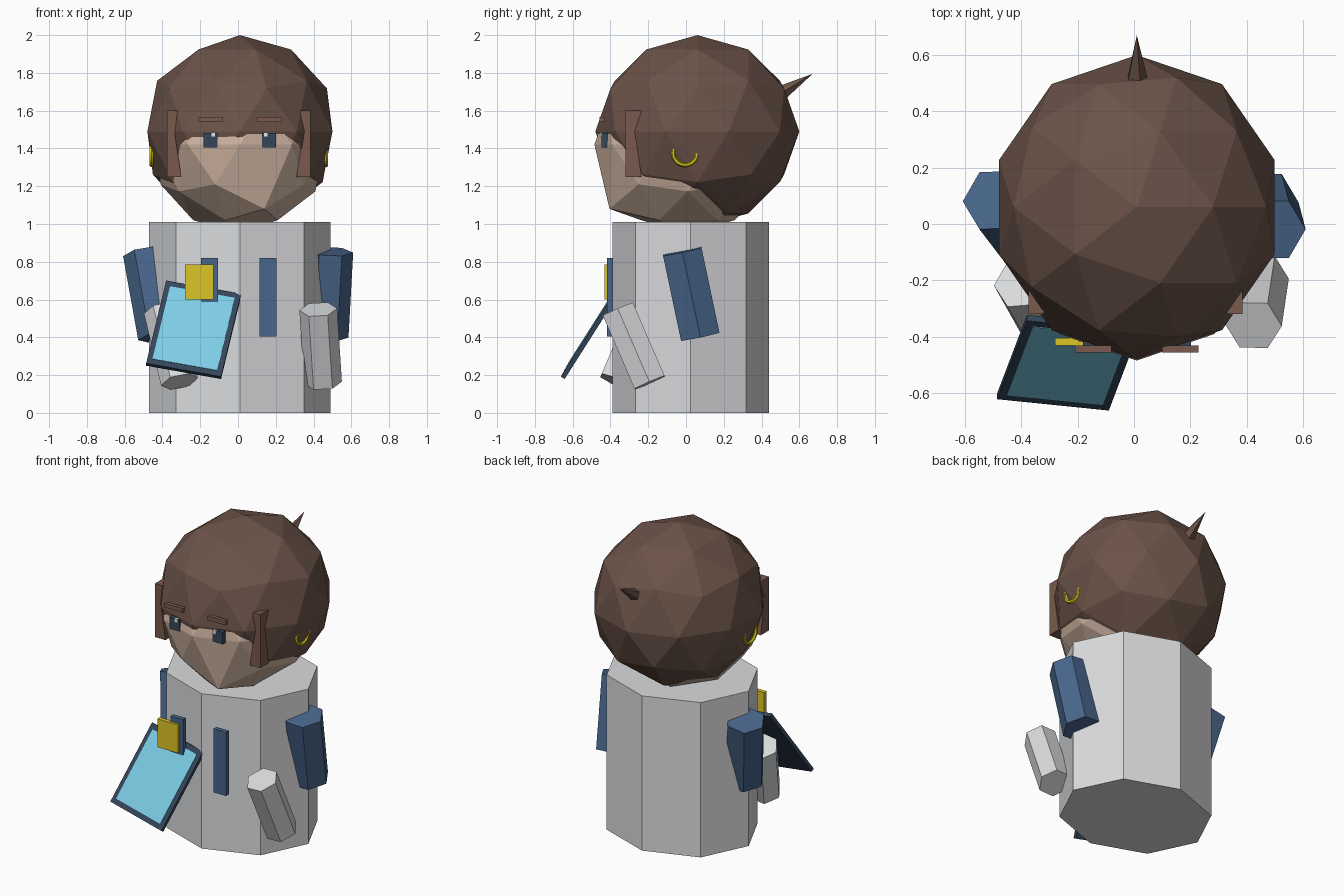
import bpy, bmesh, math
from mathutils import Vector, Matrix

if "Cube" in bpy.data.objects:
    bpy.data.objects.remove(bpy.data.objects["Cube"])


def mat(name, hex_colour):
    m = bpy.data.materials.new(name)
    rgb = [int(hex_colour[i:i + 2], 16) / 255 for i in (0, 2, 4)]
    lin = [c / 12.92 if c <= 0.04045 else ((c + 0.055) / 1.055) ** 2.4 for c in rgb]
    m.diffuse_color = (*lin, 1)
    m.use_nodes = True
    m.node_tree.nodes["Principled BSDF"].inputs["Base Color"].default_value = m.diffuse_color
    return m


HAIR = mat("hair brown", "6b5348")
TRIM = mat("brow brown", "7a5a4d")
SKIN = mat("skin", "cdb29f")
GREY = mat("light grey", "dadbdd")
BLUE = mat("slate blue", "48658a")
DARK = mat("dark navy", "34465a")
SCREEN = mat("screen cyan", "7fd0ea")
YELLOW = mat("badge yellow", "dcc526")
GOLD = mat("ring gold", "d8c814")
WHITE = mat("glint white", "f0f0f0")


def finish(bm, name, material, matrix=None):
    if matrix is not None:
        bmesh.ops.transform(bm, matrix=matrix, verts=bm.verts)
    bmesh.ops.recalc_face_normals(bm, faces=bm.faces)
    me = bpy.data.meshes.new(name)
    bm.to_mesh(me)
    bm.free()
    me.materials.append(material)
    ob = bpy.data.objects.new(name, me)
    bpy.context.collection.objects.link(ob)
    return ob


def box(name, lo, hi, material):
    lo, hi = Vector(lo), Vector(hi)
    bm = bmesh.new()
    bmesh.ops.create_cube(bm, size=1)
    return finish(bm, name, material,
                  Matrix.Translation((lo + hi) / 2) @ Matrix.Diagonal((*(hi - lo), 1)))


def prism(name, a, b, r1, r2, sides, material):
    """Tapered prism from a to b with one corner turned towards x."""
    a, b = Vector(a), Vector(b)
    z = (b - a).normalized()
    y = Vector((1, 0, 0))
    y = (y - z * y.dot(z)).normalized()
    x = y.cross(z)
    rot = Matrix((x, y, z)).transposed().to_4x4()
    bm = bmesh.new()
    bmesh.ops.create_cone(bm, cap_ends=True, segments=sides, radius1=r1, radius2=r2,
                          depth=(b - a).length)
    return finish(bm, name, material, Matrix.Translation((a + b) / 2) @ rot)


def ball(name, centre, radii, material):
    bm = bmesh.new()
    bmesh.ops.create_icosphere(bm, subdivisions=2, radius=1)
    return finish(bm, name, material,
                  Matrix.Translation(centre) @ Matrix.Diagonal((*radii, 1)))


# Body: eight-sided drum
bm = bmesh.new()
bmesh.ops.create_cone(bm, cap_ends=True, segments=8, radius1=1, radius2=1, depth=1)
finish(bm, "body", GREY, Matrix.Translation((0.01, 0.025, 0.505))
       @ Matrix.Diagonal((0.48, 0.415, 1.01, 1)))

# Head pokes out of the hair below; one corner is pulled down as the chin
head = ball("head", (0.01, 0.01, 1.42), (0.47, 0.495, 0.47), SKIN)
chin = min(head.data.vertices, key=lambda v: (v.co - Vector((0.134, -0.39, 1.173))).length)
chin.co = (0.14, -0.405, 1.08)

# Hair and tuft
ball("hair", (0.01, 0.06, 1.49), (0.515, 0.54, 0.51), HAIR)
prism("hair_tuft", (0.01, 0.49, 1.685), (0.01, 0.67, 1.795), 0.045, 0, 5, HAIR)

# Sideburns: waisted blocks, (z, inner x, back y) for each level
levels = [(1.25, 0.305, -0.235), (1.48, 0.34, -0.27), (1.60, 0.325, -0.23)]
for side, label in ((-1, "left"), (1, "right")):
    bm = bmesh.new()
    rings = []
    for z, inner, back in levels:
        pts = [(inner, -0.32), (0.38, -0.32), (0.38, back), (inner, back)]
        rings.append([bm.verts.new((0.005 + side * x, y, z)) for x, y in pts])
    for lower, upper in zip(rings, rings[1:]):
        for i in range(4):
            j = (i + 1) % 4
            bm.faces.new((lower[i], lower[j], upper[j], upper[i]))
    bm.faces.new(rings[0])
    bm.faces.new(rings[-1])
    finish(bm, "sideburn_" + label, TRIM)

# Face details and chest straps
for cx, glint, label in ((-0.145, -0.13, "left"), (0.165, 0.147, "right")):
    box("eye_" + label, (cx - 0.037, -0.447, 1.405), (cx + 0.037, -0.415, 1.482), DARK)
    box("eye_glint_" + label, (glint - 0.012, -0.456, 1.46), (glint + 0.012, -0.44, 1.484), WHITE)
    box("eyebrow_" + label, (cx - 0.065, -0.457, 1.54), (cx + 0.065, -0.432, 1.567), TRIM)
    sx = cx - 0.005
    box("strap_" + label, (sx - 0.045, -0.417, 0.405), (sx + 0.045, -0.387, 0.82), BLUE)

# Earrings: thin rings, upper half sunk in the hair
for x, label in ((-0.458, "left"), (0.468, "right")):
    bpy.ops.mesh.primitive_torus_add(location=(x, -0.005, 1.375), rotation=(0, math.pi / 2, 0),
                                     major_segments=20, minor_segments=6,
                                     major_radius=0.063, minor_radius=0.011)
    ring = bpy.context.object
    ring.name = "earring_" + label
    ring.data.materials.append(GOLD)

# Sleeves and forearms: six-sided prisms
prism("sleeve_right", (0.465, 0.075, 0.405), (0.49, -0.02, 0.855), 0.12, 0.12, 6, BLUE)
prism("sleeve_left", (-0.41, -0.02, 0.405), (-0.49, 0.085, 0.85), 0.12, 0.12, 6, BLUE)
prism("forearm_right", (0.45, -0.192, 0.16), (0.425, -0.36, 0.548), 0.1, 0.1, 6, GREY)
prism("forearm_left", (-0.31, -0.37, 0.165), (-0.40, -0.21, 0.545), 0.1, 0.1, 6, GREY)

# Tablet: tilted slab with a screen plate
u = Vector((0.395, -0.04, -0.07)).normalized()
v = Vector((0.105, 0.28, 0.44))
v = (v - u * v.dot(u)).normalized()
n = u.cross(v)
tilt = Matrix.Translation((-0.235, -0.493, 0.44)) @ Matrix((u, v, n)).transposed().to_4x4()
for name, w, h, t, off, m in (("tablet", 0.405, 0.53, 0.024, 0, DARK),
                              ("tablet_screen", 0.35, 0.465, 0.006, 0.012, SCREEN)):
    bm = bmesh.new()
    bmesh.ops.create_cube(bm, size=1)
    finish(bm, name, m, tilt @ Matrix.Translation((0, 0, off)) @ Matrix.Diagonal((w, h, t, 1)))

# Badge above the tablet
box("badge", (-0.28, -0.432, 0.60), (-0.13, -0.405, 0.785), YELLOW)
